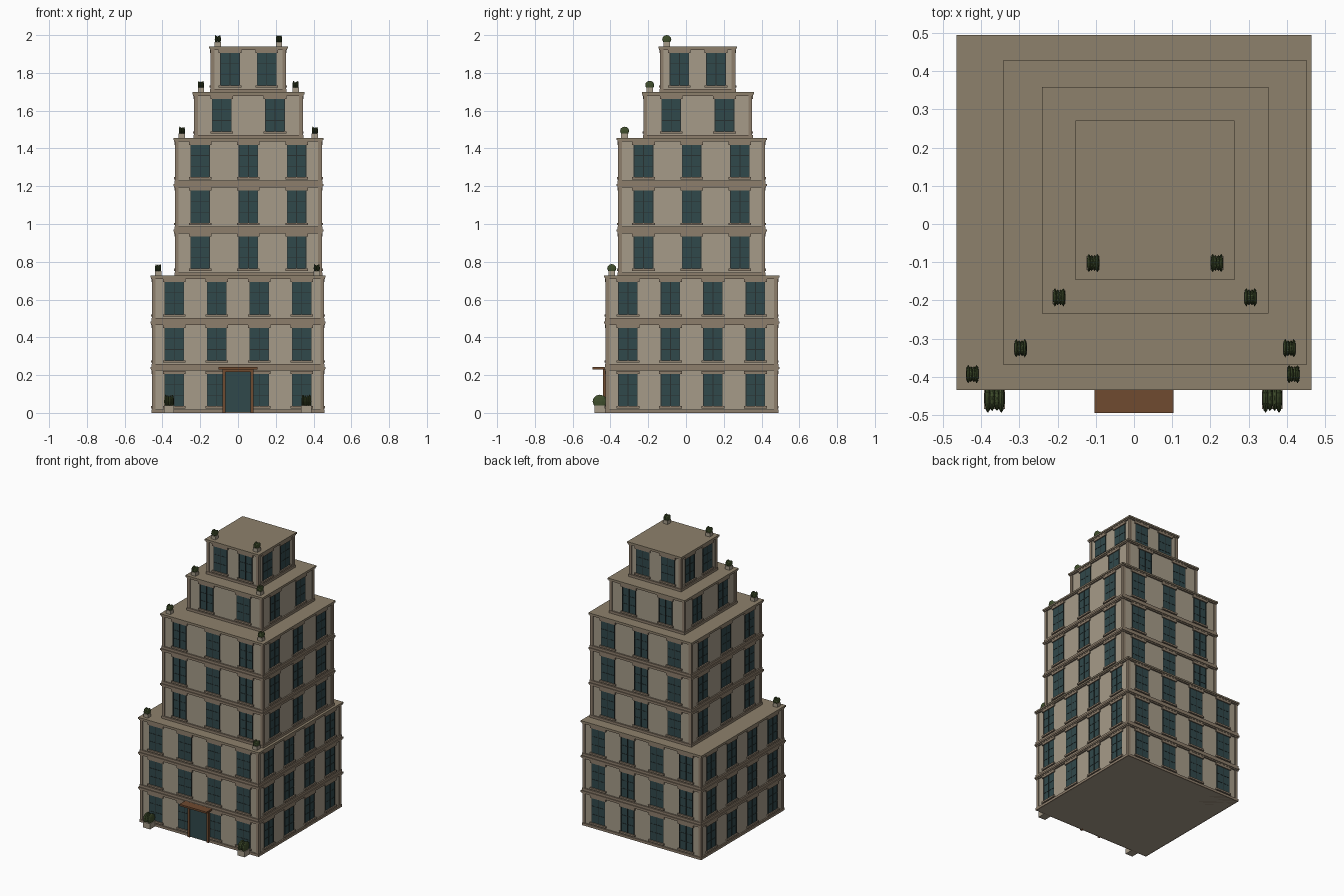
import bpy, bmesh
from mathutils import Matrix, Vector

if "Cube" in bpy.data.objects:
    bpy.data.objects.remove(bpy.data.objects["Cube"])


def material(name, rgb):
    m = bpy.data.materials.new(name)
    m.diffuse_color = (*rgb, 1)
    m.use_nodes = True
    m.node_tree.nodes["Principled BSDF"].inputs["Base Color"].default_value = m.diffuse_color
    return m


STONE = material("stone", (0.38, 0.33, 0.25))
TRIM = material("trim", (0.27, 0.21, 0.15))
ROOF = material("roof", (0.27, 0.22, 0.15))
GLASS = material("glass", (0.03, 0.065, 0.07))
FRAME = material("frame", (0.02, 0.03, 0.03))
WOOD = material("wood", (0.16, 0.07, 0.03))
LEAF = material("leaf", (0.05, 0.075, 0.025))

parts = {}


def mesh_for(name, mat):
    if name not in parts:
        parts[name] = (bmesh.new(), mat)
    return parts[name][0]


def box(name, mat, lo, hi, frame=Matrix()):
    lo, hi = Vector(lo), Vector(hi)
    m = frame @ Matrix.Translation((lo + hi) / 2) @ Matrix.Diagonal((*(hi - lo), 1))
    bmesh.ops.create_cube(mesh_for(name, mat), size=1, matrix=m)


def ellipsoid(name, mat, centre, radii):
    m = Matrix.Translation(centre) @ Matrix.Diagonal((*radii, 1))
    bmesh.ops.create_uvsphere(mesh_for(name, mat), u_segments=10, v_segments=6,
                              radius=1, matrix=m)


def window(f, x, z):
    # f: wall frame, outer face at y = 0, outward is -y
    w, lo, hi = 0.052, z + 0.036, z + 0.207
    box("window_glass", GLASS, (x - w, -0.002, lo), (x + w, 0.004, hi), f)
    for s in (-1, 1):
        e = x + s * (w - 0.002)
        box("window_frames", FRAME, (e - 0.002, -0.004, lo), (e + 0.002, 0.002, hi), f)
    box("window_frames", FRAME, (x - 0.002, -0.004, lo), (x + 0.002, 0.002, hi), f)
    for zz in (lo + 0.057, lo + 0.114):
        box("window_frames", FRAME, (x - w, -0.0035, zz - 0.0015), (x + w, 0.002, zz + 0.0015), f)
    box("window_lintels", TRIM, (x - 0.06, -0.009, hi), (x + 0.06, 0.002, hi + 0.016), f)
    box("window_sills", TRIM, (x - 0.06, -0.011, lo - 0.012), (x + 0.06, 0.002, lo), f)


def plant(x, y, z, s=1.0):
    # square pot with a clump of thin round leaves
    box("planters", STONE, (x - 0.017 * s, y - 0.018 * s, z), (x + 0.017 * s, y + 0.018 * s, z + 0.024 * s))
    for dx, r in ((-0.011, 0.024), (-0.004, 0.021), (0.004, 0.021), (0.011, 0.024)):
        ellipsoid("foliage", LEAF, (x + dx * s, y, z + 0.038 * s),
                  (0.0055 * s, r * s, r * 0.93 * s))


H = 0.2425
# centre x, centre y, wall half width, floors, windows per side
tiers = [(0, 0.03, 0.45, 3, 4), (0.055, 0.03, 0.383, 3, 3),
         (0.055, 0.0625, 0.282, 1, 2), (0.055, 0.062, 0.194, 1, 2)]
plants = [(-0.423, 0.417, -0.393), (-0.297, 0.407, -0.325),
          (-0.196, 0.305, -0.192), (-0.107, 0.217, -0.102)]

# stepped storeys
z = 0.0
for (cx, cy, h, floors, n), (xa, xb, py) in zip(tiers, plants):
    for i in range(floors):
        centre = Matrix.Translation((cx, cy, 0))

        def slab(name, mat, half, lo, hi):
            box(name, mat, (-half, -half, lo), (half, half, hi), centre)

        slab("walls", STONE, h, z, z + H - 0.004)
        slab("base_bands", TRIM, h + 0.009, z, z + 0.017)
        slab("cornice_mouldings", TRIM, h + 0.010, z + H - 0.019, z + H - 0.011)
        top = i == floors - 1
        slab("roof_cornices" if top else "cornices", ROOF if top else TRIM,
             h + 0.0145, z + H - 0.011, z + H)
        for side in range(4):
            turn = centre @ Matrix.Rotation(side * 1.5707963268, 4, 'Z')
            face = turn @ Matrix.Translation((0, -h, 0))
            for k in range(n):
                window(face, (k - (n - 1) / 2) * 2 * h / n, z)
            # corner pilaster
            box("corner_pilasters", TRIM, (h - 0.014, -h - 0.006, z + 0.017),
                (h + 0.006, -h + 0.014, z + H - 0.019), turn)
        z += H
    for px in (xa, xb):
        plant(px, py, z)

# entrance: door, jambs, lintel and canopy
box("door_glass", GLASS, (-0.066, -0.432, 0.005), (0.066, -0.41, 0.218))
for s in (-1, 1):
    box("door_jambs", WOOD, (s * 0.073 - 0.008, -0.440, 0), (s * 0.073 + 0.008, -0.41, 0.23))
box("door_lintel", WOOD, (-0.081, -0.440, 0.216), (0.081, -0.41, 0.232))
box("door_canopy", WOOD, (-0.104, -0.495, 0.23), (0.104, -0.42, 0.242))

# planters beside the entrance
for x in (-0.365, 0.362):
    plant(x, -0.456, 0, 1.6 if x else 1)

for name, (bm, mat) in parts.items():
    me = bpy.data.meshes.new(name)
    bm.to_mesh(me)
    bm.free()
    me.materials.append(mat)
    bpy.context.collection.objects.link(bpy.data.objects.new(name, me))
